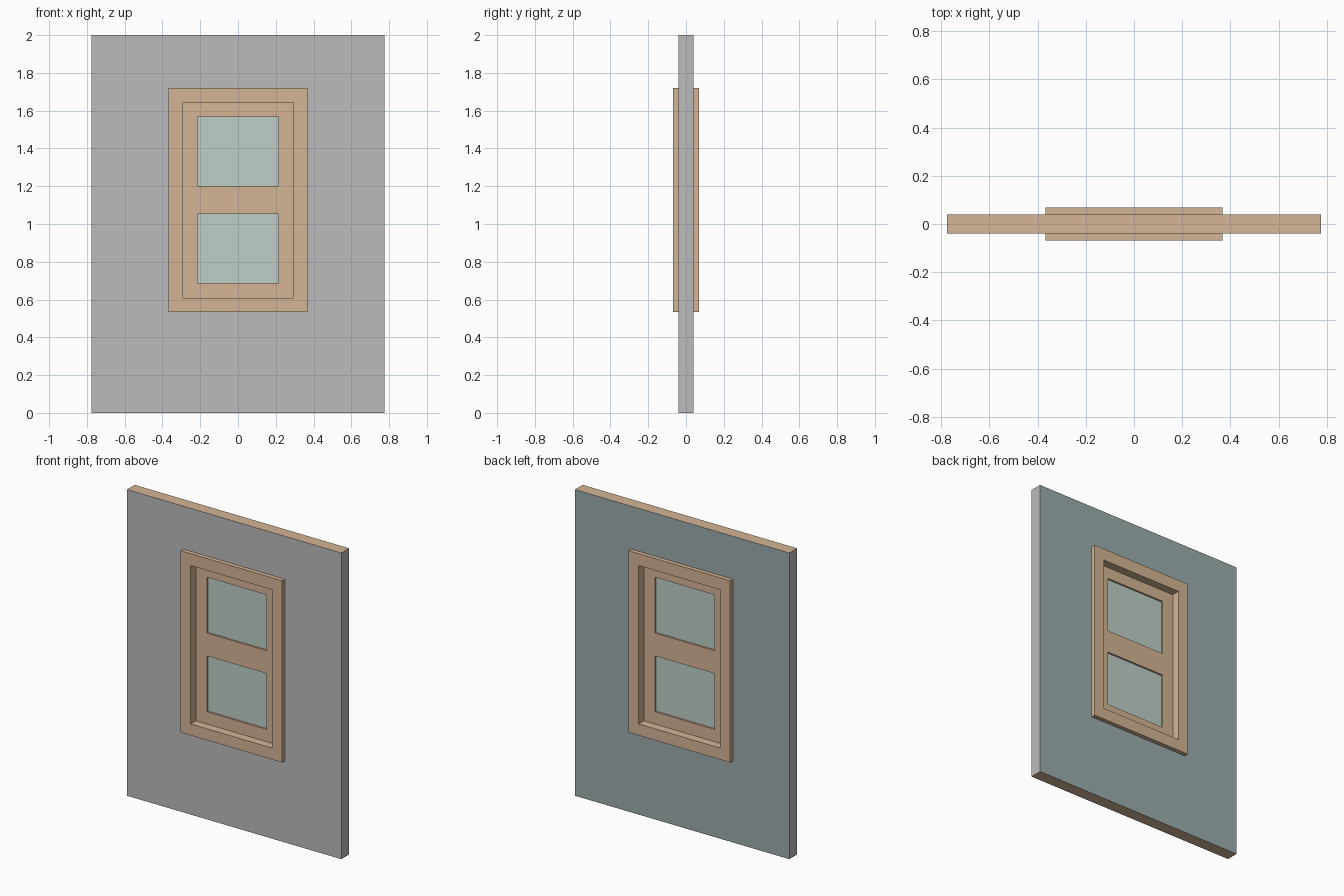
import bpy, bmesh

if "Cube" in bpy.data.objects:
    bpy.data.objects.remove(bpy.data.objects["Cube"])


def material(name, color):
    m = bpy.data.materials.new(name)
    m.diffuse_color = (*color, 1)
    m.use_nodes = True
    m.node_tree.nodes["Principled BSDF"].inputs["Base Color"].default_value = m.diffuse_color
    return m


grey = material("grey", (0.5, 0.5, 0.5))
slate = material("slate", (0.33, 0.41, 0.41))
wood = material("wood", (0.66, 0.46, 0.30))
glass = material("glass", (0.52, 0.63, 0.57))


def panel(name, xs, zs, holes, half, mats, pick=lambda n: 0):
    """Slab centred on y = 0, laid out as x/z cells; cells in holes stay open."""
    cells = {(i, j) for i in range(len(xs) - 1) for j in range(len(zs) - 1)} - set(holes)
    bm = bmesh.new()
    for i, j in cells:
        x0, x1, z0, z1 = xs[i], xs[i + 1], zs[j], zs[j + 1]
        ring = [(x0, z0), (x1, z0), (x1, z1), (x0, z1)]
        front = [bm.verts.new((x, -half, z)) for x, z in ring]
        back = [bm.verts.new((x, half, z)) for x, z in ring]
        bm.faces.new(front)
        bm.faces.new(back[::-1])
        # side faces only where there is no neighbouring cell
        for k, (dx, dz) in enumerate([(0, -1), (1, 0), (0, 1), (-1, 0)]):
            if (i + dx, j + dz) not in cells:
                n = (k + 1) % 4
                bm.faces.new((front[k], back[k], back[n], front[n]))
    bmesh.ops.remove_doubles(bm, verts=bm.verts, dist=1e-5)
    bmesh.ops.recalc_face_normals(bm, faces=bm.faces)
    for f in bm.faces:
        f.normal_update()
        f.material_index = pick(f.normal)
    me = bpy.data.meshes.new(name)
    bm.to_mesh(me)
    bm.free()
    for m in mats:
        me.materials.append(m)
    ob = bpy.data.objects.new(name, me)
    bpy.context.collection.objects.link(ob)
    return ob


CX, CZ = 0.367, (0.533, 1.72)      # casing outline
OX, OZ = 0.294, (0.608, 1.642)     # casing opening
GX = 0.215                         # glass half width
LOW, HIGH = (0.688, 1.053), (1.202, 1.567)

# wall: grey front and ends, slate back, wooden top and bottom
panel("wall", [-0.775, -CX, CX, 0.775], [0, *CZ, 2], [(1, 1)], 0.04,
      [grey, slate, wood],
      lambda n: 1 if n.y > 0.5 else 2 if abs(n.z) > 0.5 else 0)

# casing standing proud on both sides of the wall
panel("window_casing", [-CX, -OX, OX, CX], [CZ[0], *OZ, CZ[1]], [(1, 1)], 0.068, [wood])

# recessed sash with two openings
panel("window_sash", [-OX, -GX, GX, OX], [OZ[0], *LOW, *HIGH, OZ[1]],
      [(1, 1), (1, 3)], 0.014, [wood])

# panes
for name, z in (("lower_pane", LOW), ("upper_pane", HIGH)):
    panel(name, [-GX, GX], z, [], 0.002, [glass])
